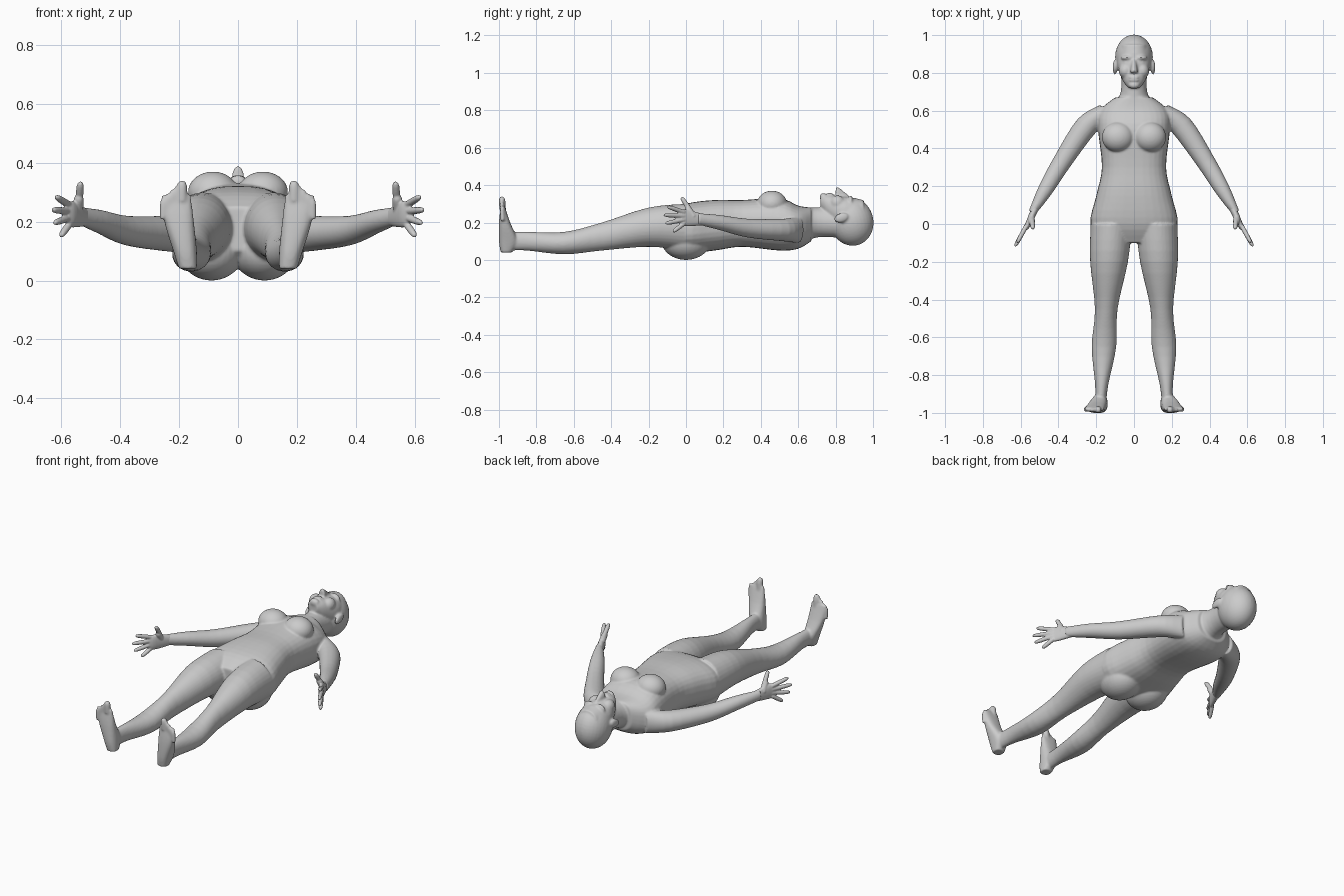
import bpy, bmesh, math
from mathutils import Vector, Matrix

cube = bpy.data.objects.get("Cube")
if cube:
    bpy.data.objects.remove(cube, do_unlink=True)

skin = bpy.data.materials.new("plain_grey")
skin.use_nodes = True
grey = (0.6, 0.6, 0.6, 1)
skin.diffuse_color = grey
skin.node_tree.nodes["Principled BSDF"].inputs["Base Color"].default_value = grey

across, along, upward = Matrix.Identity(3)
arm_side = Vector((.8, .6, 0))


def resample(rows, steps=4):
    """Smooth curve through a list of number tuples."""
    result = []
    last = len(rows) - 1
    for i in range(last):
        before, start = rows[max(i - 1, 0)], rows[i]
        end, after = rows[i + 1], rows[min(i + 2, last)]
        for step in range(steps):
            t = step / steps
            result.append([
                b + t / 2 * (c - a + t * (2 * a - 5 * b + 4 * c - d + t * (3 * (b - c) + d - a)))
                for a, b, c, d in zip(before, start, end, after)])
    return result + [list(rows[last])]


def signed_power(value, power):
    return math.copysign(abs(value) ** power, value)


def loft(bm, rows, side, up, power=1.0, count=32):
    """Skin rings given as (x, y, z, half width, half height)."""
    rings = []
    for x, y, z, width, height in resample(rows):
        ring = []
        for k in range(count):
            angle = math.tau * k / count
            u = width * signed_power(math.cos(angle), power)
            v = height * signed_power(math.sin(angle), power)
            ring.append(bm.verts.new(Vector((x, y, z)) + side * u + up * v))
        rings.append(ring)
    for ring, following in zip(rings, rings[1:]):
        for k in range(count):
            n = (k + 1) % count
            bm.faces.new((ring[k], ring[n], following[n], following[k]))
    bm.faces.new(rings[0][::-1])
    bm.faces.new(rings[-1])


def loft_along_body(bm, rows, x=0.0, lean=0.0, power=1.0):
    """Loft along y from (y, half width, low z, high z)."""
    rings = [(x + lean * y, y, (low + high) / 2, width, (high - low) / 2)
             for y, width, low, high in rows]
    loft(bm, rings, across, upward, power)


def ball(bm, centre, radii, tilt=0.0):
    matrix = (Matrix.Translation(centre) @ Matrix.Rotation(tilt, 4, "X")
              @ Matrix.Diagonal((*radii, 1)))
    bmesh.ops.create_uvsphere(bm, u_segments=32, v_segments=20, radius=1, matrix=matrix)


def digit(bm, start, end, radius):
    """Finger or toe with a round tip."""
    start, end = Vector(start), Vector(end)
    direction = (end - start).normalized()
    side = direction.cross(along + across).normalized()
    profile = ((0, 1), (.5, 1), (.8, .9), (.95, .6), (1, .1))
    rows = [(*start.lerp(end, t), radius * f, radius * f) for t, f in profile]
    loft(bm, rows, side, side.cross(direction), count=16)


def mirror_across(bm):
    copied = bmesh.ops.duplicate(bm, geom=bm.verts[:] + bm.edges[:] + bm.faces[:])["geom"]
    verts = [item for item in copied if isinstance(item, bmesh.types.BMVert)]
    bmesh.ops.scale(bm, vec=(-1, 1, 1), verts=verts)


def finish(bm, name, voxel, passes):
    """Fuse the overlapping volumes into one smooth skin."""
    bmesh.ops.recalc_face_normals(bm, faces=bm.faces[:])
    mesh = bpy.data.meshes.new(name)
    bm.to_mesh(mesh)
    bm.free()
    mesh.materials.append(skin)
    part = bpy.data.objects.new(name, mesh)
    bpy.context.collection.objects.link(part)
    fuse = part.modifiers.new("fuse", "REMESH")
    fuse.mode = "VOXEL"
    fuse.voxel_size = voxel
    fuse.use_smooth_shade = True
    soften = part.modifiers.new("soften", "SMOOTH")
    soften.factor = .5
    soften.iterations = passes


body = bmesh.new()

# Leg
loft_along_body(body, [(0, .11, .05, .3), (-.2, .1, .07, .28), (-.45, .06, .05, .2),
                       (-.65, .065, .03, .15), (-.85, .035, .05, .15), (-.95, .03, .05, .15)],
                x=.12, lean=-.06)
# Foot and toes
loft(body, [(.17, -.96, .04, .03, .03), (.18, -.95, .1, .04, .05),
            (.2, -.97, .2, .05, .03), (.21, -.98, .29, .05, .01)], across, along, .8)
for toe in range(5):
    x, z = .19 + .016 * toe, .34 - .015 * toe
    digit(body, (x, -.98, z - .07), (x, -.985, z), .012 if toe else .018)
# Arm
loft(body, [(.14, .6, .16, .05, .07), (.25, .52, .16, .06, .06), (.38, .33, .17, .05, .05),
            (.47, .18, .2, .04, .04), (.54, .06, .22, .02, .03)], arm_side, upward)
# Breast, buttock, cheek, eyelid, brow and ear
ball(body, (.085, .46, .3), (.085, .08, .07))
ball(body, (.09, 0, .1), (.11, .13, .1))
ball(body, (.045, .81, .305), (.035, .04, .04))
ball(body, (.036, .85, .315), (.02, .013, .02))
ball(body, (.036, .88, .31), (.035, .014, .033))
ball(body, (.1, .83, .225), (.013, .04, .025), tilt=.3)
mirror_across(body)

# Torso and neck
loft_along_body(body, [(-.1, .15, .1, .25), (0, .23, .04, .3), (.15, .2, .05, .32),
                       (.3, .17, .07, .32), (.5, .19, .05, .33), (.6, .18, .06, .29),
                       (.67, .1, .1, .28)], power=.8)
loft_along_body(body, [(.58, .12, .08, .28), (.7, .07, .12, .28), (.8, .07, .12, .28)])
# Skull and face
ball(body, (0, .885, .205), (.1, .117, .13), tilt=.25)
loft_along_body(body, [(.72, .03, .28, .34), (.76, .06, .22, .35),
                       (.85, .09, .15, .34), (.95, .07, .15, .32)], power=.9)
# Nose, lips and chin
loft_along_body(body, [(.87, .01, .31, .345), (.81, .02, .31, .39), (.8, .016, .31, .37)])
for lip in (.776, .761):
    ball(body, (0, lip, .345), (.028, .008, .015))
ball(body, (0, .735, .335), (.03, .02, .023))
finish(body, "body", .006, 5)

# Hands
for name, direction in (("left_hand", 1), ("right_hand", -1)):
    hand = bmesh.new()
    loft(hand, [(.52, .09, .215, .02, .03), (.56, 0, .225, .016, .045),
                (.58, -.03, .225, .01, .035)], arm_side, upward, .9)
    # Fingers fan out from the knuckles
    for finger, reach in enumerate((.09, .11, .1, .06)):
        digit(hand, (.57, -.01, .255 - .02 * finger),
              (.57 + reach * .55, -.01 - reach, .285 - .045 * finger), .012)
    # Thumb
    digit(hand, (.545, .04, .23), (.54, 0, .29), .018)
    digit(hand, (.54, .02, .27), (.535, -.025, .335), .013)
    bmesh.ops.scale(hand, vec=(direction, 1, 1), verts=hand.verts[:])
    finish(hand, name, .004, 3)
